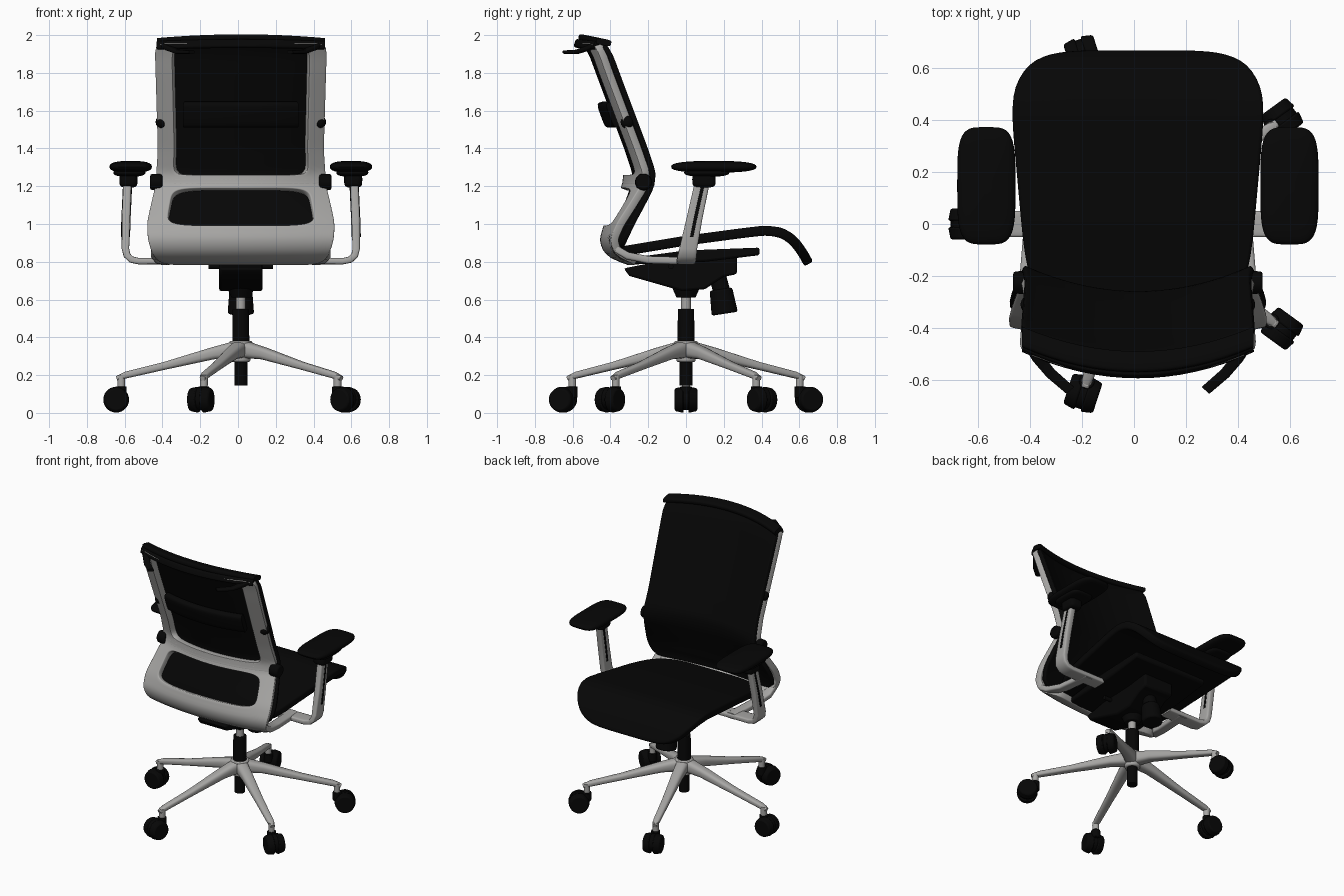
import bpy, bmesh, math
from mathutils import Vector, Matrix

if "Cube" in bpy.data.objects:
    bpy.data.objects.remove(bpy.data.objects["Cube"])

CX = 0.015  # chair centre line


def material(name, c):
    m = bpy.data.materials.new(name)
    m.diffuse_color = (*c, 1)
    m.use_nodes = True
    m.node_tree.nodes["Principled BSDF"].inputs["Base Color"].default_value = m.diffuse_color
    return m


BLACK = material("black plastic", (0.002, 0.002, 0.002))
GRAY = material("satin gray", (0.39, 0.385, 0.375))


def finish(name, bm, mat, solid=0, bevel=0):
    bmesh.ops.remove_doubles(bm, verts=bm.verts, dist=1e-5)
    bmesh.ops.recalc_face_normals(bm, faces=bm.faces)
    me = bpy.data.meshes.new(name)
    bm.to_mesh(me)
    bm.free()
    ob = bpy.data.objects.new(name, me)
    bpy.context.collection.objects.link(ob)
    me.materials.append(mat)
    if solid:
        s = ob.modifiers.new("thickness", 'SOLIDIFY')
        s.thickness, s.offset = solid, 0
    if bevel:
        b = ob.modifiers.new("bevel", 'BEVEL')
        b.width, b.segments, b.limit_method = bevel, 2, 'ANGLE'
        b.angle_limit = math.radians(50)
    return ob


def lerp(table, t):
    if t <= table[0][0]:
        return table[0][1]
    for (a, p), (b, q) in zip(table, table[1:]):
        if t <= b:
            return p + (q - p) * (t - a) / (b - a)
    return table[-1][1]


def curve(table, t, w=0.03):  # smoothed table lookup
    return sum(lerp(table, t + w * k / 3) for k in range(-3, 4)) / 7


def spow(v, n):
    return math.copysign(abs(v) ** (2 / n), v)


def patch(name, outer, inner, rings, f, mat, solid, bevel=0, count=128):
    """Band between two rounded rectangles (cx, cy, hx, hy, n), mapped by f."""
    bm = bmesh.new()
    rows = []

    def rim(box, c, s):
        r = (abs(c) ** box[4] + abs(s) ** box[4]) ** (-1 / box[4])
        return Vector((box[0] + box[2] * r * c, box[1] + box[3] * r * s))
    for i in range(rings + 1):
        t, row = i / rings, []
        for k in range(count):
            a = math.tau * (k + 0.5) / count
            p = rim(outer, math.cos(a), math.sin(a)).lerp(rim(inner, math.cos(a), math.sin(a)), t)
            row.append(bm.verts.new(f(*p)))
        rows.append(row)
    for r, s in zip(rows, rows[1:]):
        for k in range(count):
            j = (k + 1) % count
            bm.faces.new((r[k], r[j], s[j], s[k]))
    return finish(name, bm, mat, solid, bevel)


def sweep(name, pts, sizes, side, mat, n=4, seg=16):
    """Rounded section of (width along side, height) swept along points."""
    bm = bmesh.new()
    pts, side, rows = [Vector(p) for p in pts], Vector(side).normalized(), []
    for i, p in enumerate(pts):
        t = (pts[min(i + 1, len(pts) - 1)] - pts[max(i - 1, 0)]).normalized()
        up = side.cross(t).normalized()
        w, h = sizes[min(i, len(sizes) - 1)]
        rows.append([bm.verts.new(p + side * (w / 2 * spow(math.cos(a), n)) + up * (h / 2 * spow(math.sin(a), n)))
                     for a in (math.tau * (k + 0.5) / seg for k in range(seg))])
    for r, s in zip(rows, rows[1:]):
        for k in range(seg):
            j = (k + 1) % seg
            bm.faces.new((r[k], r[j], s[j], s[k]))
    bm.faces.new(rows[0])
    bm.faces.new(rows[-1])
    return finish(name, bm, mat)


def cyl(name, a, b, r1, r2, mat, bevel=0.0):
    bm = bmesh.new()
    a, b = Vector(a), Vector(b)
    m = Matrix.Translation((a + b) / 2) @ (b - a).to_track_quat('Z', 'Y').to_matrix().to_4x4()
    bmesh.ops.create_cone(bm, cap_ends=True, segments=28, radius1=r1, radius2=r2, depth=(b - a).length, matrix=m)
    return finish(name, bm, mat, bevel=bevel)


def blob(name, c, half, n, nv, mat):  # super-ellipsoid
    bm = bmesh.new()
    bmesh.ops.create_uvsphere(bm, u_segments=40, v_segments=16, radius=1)
    for v in bm.verts:
        a, e = math.atan2(v.co.y, v.co.x), math.asin(max(-1, min(1, v.co.z)))
        r = abs(math.cos(e)) ** (2 / nv)
        v.co = Vector(c) + Vector((half[0] * r * spow(math.cos(a), n), half[1] * r * spow(math.sin(a), n),
                                   half[2] * spow(math.sin(e), nv)))
    return finish(name, bm, mat)


def prism(name, yz, half, mat, bevel=0.012):  # side profile extruded along x
    bm = bmesh.new()
    f = bm.faces.new([bm.verts.new((CX - half, y, z)) for y, z in yz])
    g = bmesh.ops.extrude_face_region(bm, geom=[f])
    bmesh.ops.translate(bm, vec=(2 * half, 0, 0), verts=[v for v in g['geom'] if isinstance(v, bmesh.types.BMVert)])
    return finish(name, bm, mat, bevel=bevel)


# ---- backrest: one curved surface shared by frame and mesh
BACK = [(0.79, -0.2), (0.82, -0.31), (0.86, -0.365), (0.92, -0.38), (1.0, -0.345), (1.1, -0.28), (1.2, -0.218),
        (1.27, -0.21), (1.4, -0.255), (1.6, -0.33), (1.8, -0.405), (1.9, -0.44), (2.0, -0.485)]
FRONT = [(0.85, -0.335), (0.9, -0.33), (1.0, -0.285), (1.1, -0.23), (1.2, -0.178), (1.27, -0.17), (1.4, -0.213),
         (1.6, -0.288), (1.8, -0.363), (1.9, -0.40), (2.0, -0.46)]
WIDTH = [(0.79, 0.43), (0.85, 0.465), (0.92, 0.49), (1.0, 0.493), (1.1, 0.47), (1.2, 0.445), (1.4, 0.432), (1.9, 0.447)]
BULGE = [(0.8, 0.05), (0.95, 0.06), (1.2, 0.1), (2.0, 0.1)]


def back_y(table, u, z):
    return curve(table, z, 0.02) - lerp(BULGE, z) * (1 - u * u)


def back(table, scale=1.0):
    return lambda u, z: (CX + u * scale * curve(WIDTH, z), back_y(table, u, z), z)


patch("back_frame_upper", (0, 1.585, 1, 0.38, 24), (0, 1.605, 0.8, 0.345, 16), 6, back(BACK), GRAY, 0.042, 0.006)
patch("back_frame_lower", (0, 1.02, 1, 0.22, 12), (0, 1.085, 0.79, 0.098, 6), 10, back(BACK), GRAY, 0.042, 0.006)
patch("back_mesh", (0, 1.42, 1, 0.55, 20), (0, 1.42, 0, 0, 20), 32, back(FRONT, 1.0), BLACK, 0.028, 0.006)

US = [i / 8 - 1 for i in range(17)]
sweep("back_top_lip", [(CX + 0.445 * u, -0.435 - 0.095 * (1 - u * u), 1.963 + 0.02 * (1 - u * u)) for u in US],
      [(0.08, 0.034)], (0, 1, -0.2), BLACK)
sweep("top_bar", [(CX + 0.44 * u, -0.475 - 0.1 * (1 - u * u), 1.945 + 0.01 * (1 - u * u)) for u in US],
      [(0.045, 0.03)], (0, 0.35, 1), BLACK)
sweep("lumbar_bar", [(CX + 0.3 * u, back_y(BACK, 0.68 * u, 1.58) - 0.005, 1.58) for u in US],
      [(0.14, 0.05)], (0, -0.35, 0.94), BLACK)

# ---- seat
SEAT_Z = [(-0.36, 0.852), (0, 0.912), (0.3, 0.952), (0.42, 0.966), (0.5, 0.956), (0.56, 0.922), (0.6, 0.875),
          (0.64, 0.81), (0.665, 0.755)]
SEAT_W = [(-0.35, 0.40), (-0.2, 0.43), (0.2, 0.466), (0.5, 0.494)]
patch("seat", (0, 0.152, 1, 0.498, 5), (0, 0.152, 0, 0, 5), 36,
      lambda u, y: (CX + u * curve(SEAT_W, y), y, curve(SEAT_Z, y, 0.02)), BLACK, 0.052, 0.012)
prism("seat_pan", [(0.39, 0.875), (0.39, 0.835), (0.1, 0.80), (-0.3, 0.785), (-0.3, 0.82), (0, 0.86)], 0.29, BLACK)
prism("tilt_mechanism", [(-0.33, 0.765), (-0.1, 0.81), (0.27, 0.83), (0.27, 0.735), (0.2, 0.72), (0.1, 0.655),
                         (-0.02, 0.645), (-0.3, 0.725)], 0.115, BLACK)
cyl("tension_knob_neck", (CX, 0.16, 0.75), (CX, 0.19, 0.64), 0.045, 0.045, BLACK)
cyl("tension_knob", (CX, 0.185, 0.655), (CX, 0.205, 0.525), 0.06, 0.07, BLACK, 0.01)
cyl("lever", (CX - 0.17, -0.08, 0.775), (CX + 0.17, -0.08, 0.775), 0.014, 0.014, BLACK)

# ---- mirrored side parts
for s, side in ((-1, "left"), (1, "right")):
    def X(v):
        return CX + s * v
    # coat hook behind the top corner
    sweep(side + "_hook", [(X(0.42), -0.455, 1.96), (X(0.385), -0.515, 1.932), (X(0.335), -0.575, 1.912), (X(0.26), -0.64, 1.91)],
          [(0.05, 0.03), (0.045, 0.026), (0.042, 0.022), (0.04, 0.018)], (0.75, -0.65 * s, 0), BLACK)
    blob(side + "_lumbar_knob", (X(0.415), -0.31, 1.54), (0.036, 0.036, 0.036), 2, 2, BLACK)
    cyl(side + "_back_pivot", (X(0.415), -0.225, 1.222), (X(0.48), -0.225, 1.222), 0.046, 0.042, BLACK, 0.01)
    # rail from back frame to arm
    sweep(side + "_side_rail", [(X(0.45), -0.37, 0.90), (X(0.45), -0.365, 0.865), (X(0.44), -0.31, 0.832),
                                (X(0.42), -0.2, 0.81), (X(0.4), 0.04, 0.803)],
          [(0.03, 0.03), (0.05, 0.04), (0.07, 0.04)], (1, 0, 0), GRAY)
    # arm support and post
    path = [(0.28, 0, 0.803), (0.54, 0, 0.803), (0.58, 0.002, 0.812), (0.603, 0.006, 0.835), (0.611, 0.012, 0.87),
            (0.608, 0.045, 1.03), (0.6, 0.088, 1.23)]
    sweep(side + "_arm_post", [(X(x), y, z) for x, y, z in path],
          [(0.1, 0.032), (0.1, 0.034), (0.1, 0.036), (0.1, 0.038), (0.095, 0.04), (0.085, 0.044), (0.08, 0.044)], (0, 1, 0), GRAY, 6)
    for o in (-0.0215, 0.0215):
        sweep(side + "_post_slot", [(X(0.611 + o), 0.03, 0.93), (X(0.608 + o), 0.05, 1.03), (X(0.6 + o), 0.088, 1.2)],
              [(0.018, 0.006)], (0, 1, 0), BLACK)
    # arm pad
    blob(side + "_arm_bracket", (X(0.595), 0.095, 1.235), (0.048, 0.062, 0.042), 4, 4, BLACK)
    blob(side + "_pad_plate", (X(0.59), 0.11, 1.272), (0.085, 0.12, 0.022), 4, 2.5, BLACK)
    blob(side + "_arm_pad", (X(0.583), 0.147, 1.303), (0.112, 0.226, 0.031), 4, 2.6, BLACK)

# ---- column
cyl("column_foot", (CX, 0, 0.145), (CX, 0, 0.3), 0.034, 0.034, BLACK)
cyl("base_hub", (CX, 0, 0.27), (CX, 0, 0.38), 0.05, 0.062, GRAY, 0.008)
cyl("column_sleeve", (CX, 0, 0.37), (CX, 0, 0.55), 0.045, 0.043, BLACK, 0.004)
cyl("gas_rod", (CX, 0, 0.54), (CX, 0, 0.66), 0.026, 0.026, GRAY)
cyl("column_socket", (CX, 0, 0.61), (CX, 0, 0.70), 0.05, 0.09, BLACK, 0.005)

# ---- five star legs with twin-wheel casters
for i in range(5):
    a = math.pi + i * math.tau / 5
    w = 0.66 if i == 0 else 0.685
    d, q = Vector((math.cos(a), math.sin(a), 0)), Vector((-math.sin(a), math.cos(a), 0))

    def at(r, z, t=0):
        return Vector((CX, 0, z)) + d * r + q * t
    sweep("base_leg", [at(0.03, 0.335), at(0.15, 0.315), at(0.4, 0.25), at(0.61, 0.2), at(0.658, 0.183)],
          [(0.085, 0.09), (0.075, 0.065), (0.055, 0.042), (0.045, 0.036), (0.03, 0.024)], q, GRAY, 3)
    cyl("caster_stem", at(0.633, 0.1), at(0.633, 0.2), 0.02, 0.021, GRAY)
    cyl("caster_axle", at(w, 0.075, -0.02), at(w, 0.075, 0.02), 0.06, 0.06, BLACK)
    cyl("caster_socket", at(0.635, 0.08), at(0.635, 0.14), 0.03, 0.03, BLACK, 0.004)
    for t in (-1, 1):
        cyl("caster_wheel", at(w, 0.07, t * 0.012), at(w, 0.07, t * 0.06), 0.07, 0.06, BLACK, 0.008)

bpy.ops.object.select_all(action='SELECT')
bpy.context.view_layer.objects.active = bpy.context.selected_objects[0]
bpy.ops.object.shade_smooth_by_angle(angle=math.radians(40))
